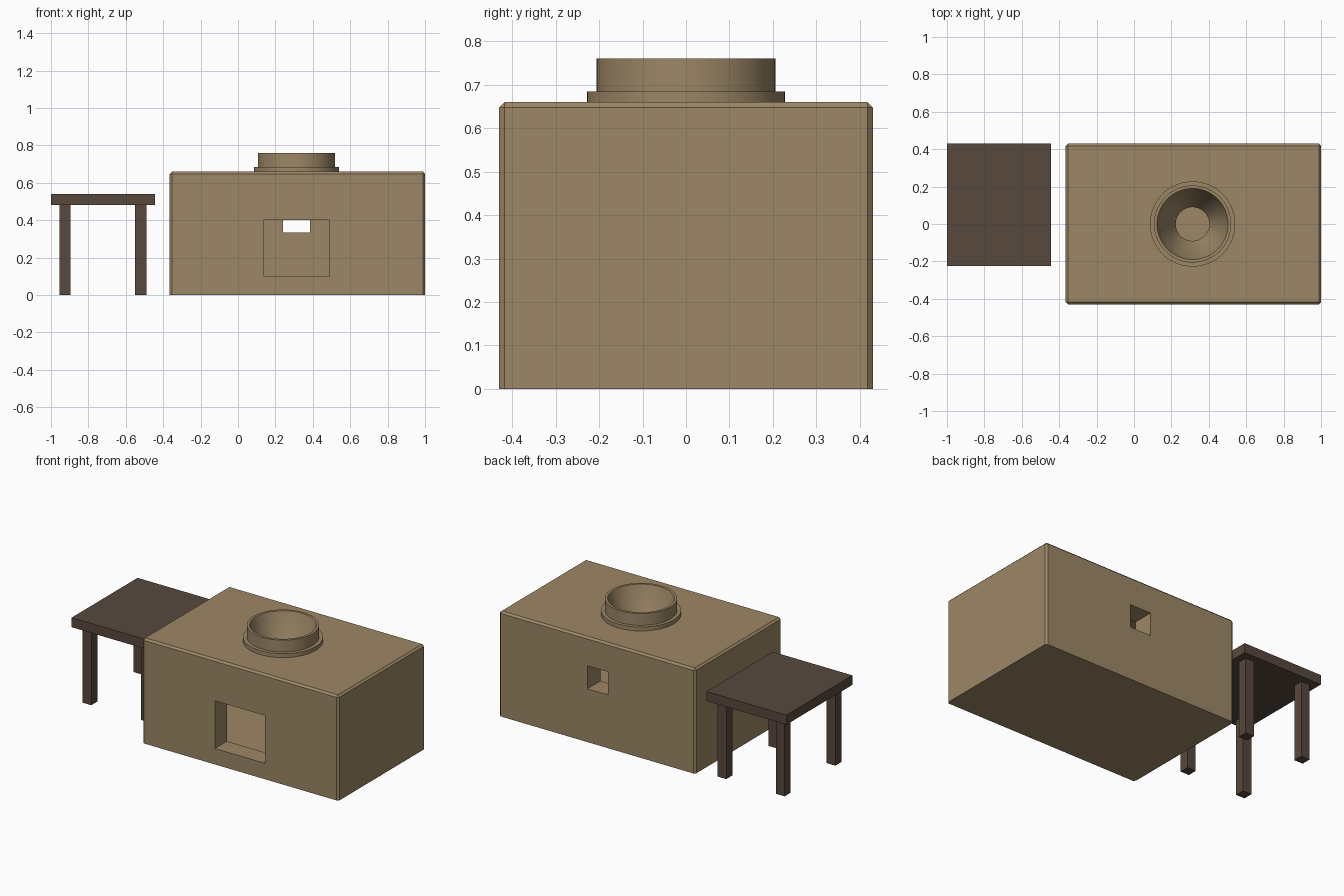
import bpy, bmesh, math

if "Cube" in bpy.data.objects:
    bpy.data.objects.remove(bpy.data.objects["Cube"])


def material(name, rgb):
    m = bpy.data.materials.new(name)
    m.diffuse_color = (*rgb, 1)
    m.use_nodes = True
    m.node_tree.nodes["Principled BSDF"].inputs["Base Color"].default_value = m.diffuse_color
    return m


clay = material("clay", (0.335, 0.242, 0.133))
wood = material("dark wood", (0.097, 0.066, 0.047))


def finish(name, bm, mat):
    bmesh.ops.recalc_face_normals(bm, faces=bm.faces)
    mesh = bpy.data.meshes.new(name)
    bm.to_mesh(mesh)
    bm.free()
    mesh.materials.append(mat)
    ob = bpy.data.objects.new(name, mesh)
    bpy.context.collection.objects.link(ob)
    return ob


def box(name, lo, hi, mat, bevel=0):
    bm = bmesh.new()
    bmesh.ops.create_cube(bm, size=1)
    for v in bm.verts:
        v.co = [l + (c + 0.5) * (h - l) for c, l, h in zip(v.co, lo, hi)]
    if bevel:  # every edge except those around the base
        edges = [e for e in bm.edges if max(v.co.z for v in e.verts) > lo[2] + 0.01]
        bmesh.ops.bevel(bm, geom=edges, offset=bevel, segments=1, affect='EDGES')
    return finish(name, bm, mat)


def lathe(name, profile, center, mat, n=64):
    # closed profile of (radius, height) spun into a ring
    bm = bmesh.new()
    rings = []
    for i in range(n):
        a = 2 * math.pi * i / n
        rings.append([bm.verts.new((center[0] + r * math.cos(a),
                                    center[1] + r * math.sin(a), z)) for r, z in profile])
    k = len(profile)
    for i in range(n):
        p, q = rings[i], rings[(i + 1) % n]
        for j in range(k):
            bm.faces.new((p[j], q[j], q[(j + 1) % k], p[(j + 1) % k]))
    return finish(name, bm, mat)


# Clay stove body
body = box("stove_body", (-0.365, -0.43, 0), (1, 0.43, 0.66), clay, 0.012)

# Cutters: fire chamber, front mouth, rear vent and round top hole
cutters = [
    box("chamber_cutter", (-0.24, -0.31, 0.08), (0.87, 0.30, 0.53), clay),
    box("mouth_cutter", (0.14, -0.6, 0.10), (0.49, -0.2, 0.40), clay),
    box("vent_cutter", (0.24, 0.2, 0.335), (0.385, 0.6, 0.48), clay),
]
bm = bmesh.new()
bmesh.ops.create_cone(bm, cap_ends=True, segments=64, radius1=0.195, radius2=0.195, depth=0.4)
bmesh.ops.translate(bm, verts=bm.verts, vec=(0.313, 0, 0.7))
cutters.append(finish("top_hole_cutter", bm, clay))
for c in cutters:
    mod = body.modifiers.new(c.name, 'BOOLEAN')
    mod.object = c
    mod.operation = 'DIFFERENCE'
    mod.solver = 'EXACT'
    c.hide_render = True
    c.hide_viewport = True

# Stepped collar with a funnel leading down into the chamber
collar = lathe("pot_collar", [(0.228, 0.655), (0.228, 0.685), (0.206, 0.685), (0.206, 0.76),
                              (0.19, 0.76), (0.16, 0.66), (0.09, 0.53), (0.2, 0.53),
                              (0.2, 0.655)], (0.313, 0), clay)
bpy.ops.object.select_all(action='DESELECT')
collar.select_set(True)
bpy.context.view_layer.objects.active = collar
bpy.ops.object.shade_smooth_by_angle(angle=math.radians(20))

# Side table
box("table_top", (-1, -0.225, 0.48), (-0.445, 0.43, 0.54), wood)
for x in (-0.955, -0.55):
    for y in (-0.18, 0.325):
        box("table_leg", (x, y, 0), (x + 0.06, y + 0.06, 0.485), wood)
